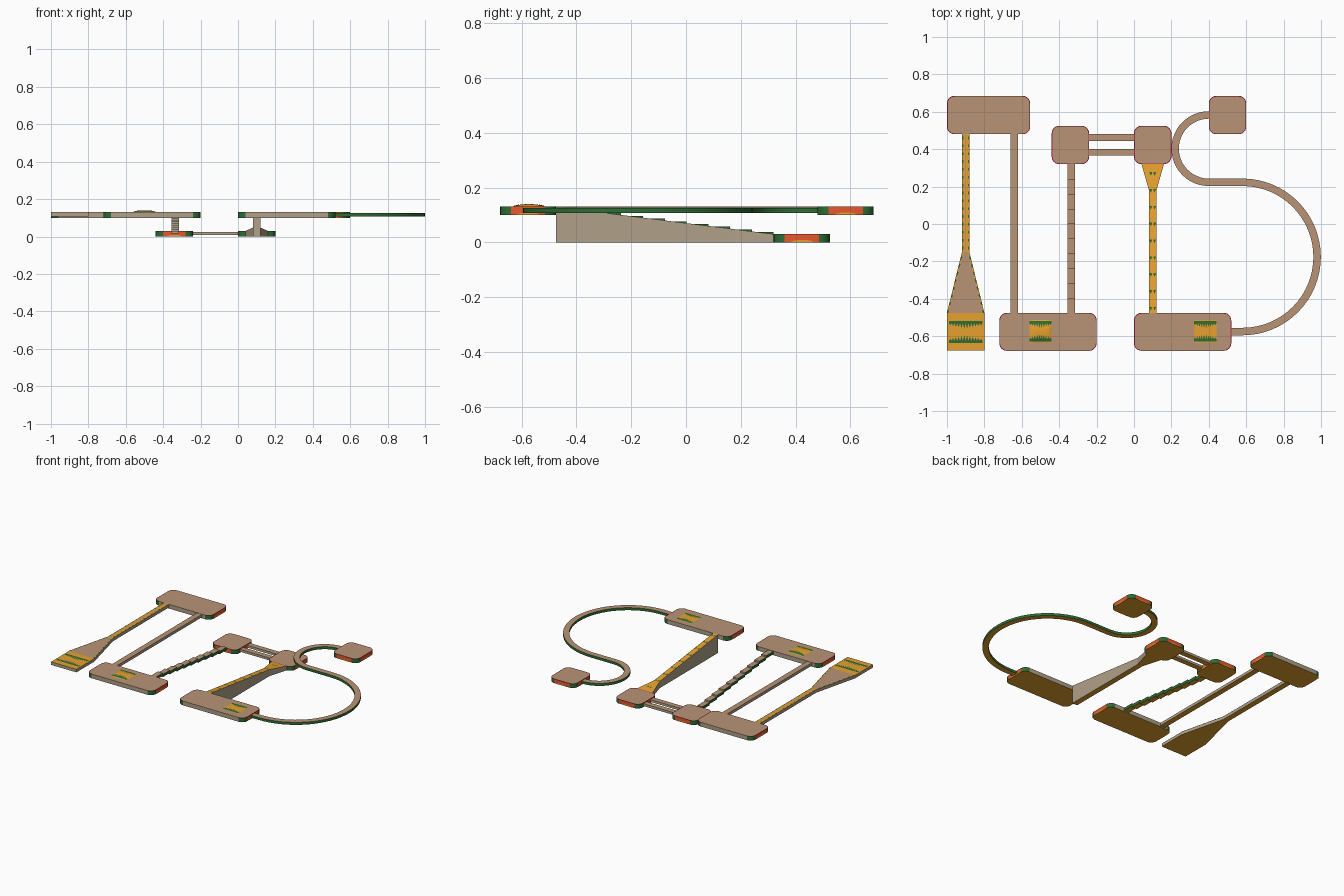
import bpy, bmesh, math
from mathutils import Vector

if "Cube" in bpy.data.objects:
    bpy.data.objects.remove(bpy.data.objects["Cube"])


def material(name, rgb):
    m = bpy.data.materials.new(name)
    m.diffuse_color = [(c / 255 / 12.92 if c < 11 else ((c / 255 + 0.055) / 1.055) ** 2.4) for c in rgb] + [1]
    m.use_nodes = True
    m.node_tree.nodes["Principled BSDF"].inputs["Base Color"].default_value = m.diffuse_color
    return m


MATS = [material("tan top", (184, 148, 118)), material("grey tan", (176, 161, 138)),
        material("orange", (233, 163, 47)), material("green", (46, 108, 52)),
        material("red", (238, 90, 48)), material("crimson trim", (190, 40, 80))]
TAN, GREY, ORANGE, GREEN, RED, CRIMSON = range(6)
TOP, LOW, TH = 0.13, 0.03, 0.03


def finish(name, bm, smooth=False):
    me = bpy.data.meshes.new(name)
    bm.to_mesh(me)
    bm.free()
    for m in MATS:
        me.materials.append(m)
    ob = bpy.data.objects.new(name, me)
    bpy.context.collection.objects.link(ob)
    if smooth:
        bpy.ops.object.select_all(action='DESELECT')
        ob.select_set(True)
        bpy.context.view_layer.objects.active = ob
        bpy.ops.object.shade_smooth_by_angle(angle=math.radians(30))
    return ob


def platform(name, x0, x1, y0, y1, top, r=0.04):
    """Rounded slab: green corners, red short sides, grey long sides, thin trim, orange spots."""
    bm = bmesh.new()
    vs = []
    for cx, cy, a0 in ((x1 - r, y1 - r, 0), (x0 + r, y1 - r, 90), (x0 + r, y0 + r, 180), (x1 - r, y0 + r, 270)):
        for i in range(7):
            a = math.radians(a0 + i * 15)
            vs.append(bm.verts.new((cx + r * math.cos(a), cy + r * math.sin(a), top - TH)))
    f = bm.faces.new(vs)
    ext = bmesh.ops.extrude_face_region(bm, geom=[f], use_keep_orig=True)
    bmesh.ops.translate(bm, vec=(0, 0, TH), verts=[g for g in ext['geom'] if isinstance(g, bmesh.types.BMVert)])
    bmesh.ops.recalc_face_normals(bm, faces=bm.faces)
    long = x1 - x0 > 0.3
    for f in bm.faces:
        n = f.normal
        if abs(n.z) > 0.5:
            f.material_index = TAN if n.z > 0 else ORANGE
        elif abs(n.x) > 0.999:
            f.material_index = RED
        elif abs(n.y) > 0.999:
            f.material_index = GREY if long else RED
        else:
            f.material_index = GREEN
    # thin trim around the top, skipping the long grey sides
    cap = [f for f in bm.faces if f.normal.z > 0.5]
    for f in bmesh.ops.inset_region(bm, faces=cap, thickness=0.0045)['faces']:
        if not (long and f.calc_area() > 0.001):
            f.material_index = CRIMSON
    # half-round orange spot low on each red side
    mx, my = (x0 + x1) / 2, (y0 + y1) / 2
    sides = [(Vector((x1, my)), Vector((0, 1)), 1), (Vector((x0, my)), Vector((0, 1)), -1)]
    if not long:
        sides += [(Vector((mx, y1)), Vector((1, 0)), -1), (Vector((mx, y0)), Vector((1, 0)), 1)]
    for c, t, s in sides:
        c = c + Vector((t.y, -t.x)) * s * 0.001
        pts = []
        for i in range(9):
            a = math.pi * i / 8
            p = c + t * s * 0.042 * math.cos(a)
            pts.append(bm.verts.new((p.x, p.y, top - TH + 0.009 * math.sin(a))))
        bm.faces.new(pts).material_index = ORANGE
    finish(name, bm, True)


def strip(name, stations, tops, side, smooth=False):
    """Closed slab through stations (left xy, right xy, z top, z bottom)."""
    bm = bmesh.new()
    rings = []
    for l, r, zt, zb in stations:
        rings.append([bm.verts.new((*p, z)) for p, z in ((l, zt), (r, zt), (r, zb), (l, zb))])
    for i in range(len(rings) - 1):
        for k in range(4):
            a, b = rings[i], rings[i + 1]
            f = bm.faces.new((a[k], a[(k + 1) % 4], b[(k + 1) % 4], b[k]))
            f.material_index = (tops[min(i, len(tops) - 1)], side, ORANGE, side)[k]
    for ring in (rings[0], rings[-1]):
        bm.faces.new(ring).material_index = GREY
    bmesh.ops.recalc_face_normals(bm, faces=bm.faces)
    return finish(name, bm, smooth)


def paint(name, polys, z):
    """Thin painted patches: list of (points, colour) laid on the height function z."""
    bm = bmesh.new()
    for pts, mat in polys:
        f = bm.faces.new([bm.verts.new((x, y, z(x, y) + (0.0015 if mat == GREEN else 0.0008))) for x, y in pts])
        f.normal_update()
        if f.normal.z < 0:
            f.normal_flip()
        f.material_index = mat
    return finish(name, bm)


def rect(x0, x1, y0, y1, mat):
    return ([(x0, y0), (x1, y0), (x1, y1), (x0, y1)], mat)


def teeth(x0, x1, y, band, spike, n):
    """Green bar with a row of spikes below (or above, if spike < 0), longest in the middle."""
    w = (x1 - x0) / n
    base = y - math.copysign(band / 2, spike)
    out = []
    for i in range(n):
        a = x0 + i * w
        k = 1.5 - abs(2 * (i + 0.5) / n - 1)
        out += [rect(a, a + w, y - band / 2, y + band / 2, GREEN),
                ([(a, base), (a + w, base), (a + w / 2, base - spike * k)], GREEN)]
    return out


def flat(x, y):
    return TOP


# platforms
platform("back_left_platform", -1, -0.555, 0.48, 0.685, TOP)
platform("front_left_platform", -0.72, -0.2, -0.678, -0.475, TOP)
platform("low_left_platform", -0.44, -0.24, 0.32, 0.525, LOW)
platform("low_right_platform", 0, 0.2, 0.32, 0.525, LOW)
platform("front_right_platform", 0, 0.52, -0.678, -0.475, TOP)
platform("goal_platform", 0.4, 0.6, 0.48, 0.685, TOP)

# starting pad narrowing into a walkway
start = [(-0.675, 0.1), (-0.475, 0.1), (-0.15, 0.02), (0.48, 0.02)]
strip("start_walkway", [((-0.9 - w, y), (-0.9 + w, y), TOP, 0.108) for y, w in start], [ORANGE, TAN, TAN], GREY)
marks = teeth(-0.99, -0.81, -0.525, 0.012, 0.02, 12) + teeth(-0.99, -0.81, -0.63, 0.012, -0.02, 12)
for s in (-1, 1):
    marks.append(rect(-0.9 + s * 0.02, -0.9 + s * 0.003, -0.15, 0.48, ORANGE))
    for i in range(15):
        y = -0.135 + i * 0.042
        marks.append(rect(-0.9 + s * 0.018, -0.9 + s * 0.012, y, y + 0.014, GREEN))
    for i in range(8):
        ya, yb, yc = (-0.475 + (i + t) * 0.0406 for t in (0, 0.4, 1))
        half = lambda y: 0.1 - 0.08 * (y + 0.475) / 0.325
        for p, q, m in ((ya, yb, GREEN), (yb, yc, ORANGE)):
            marks.append(([(-0.9 + s * half(p), p), (-0.9 + s * half(q), q),
                           (-0.9 + s * (half(q) - 0.008), q), (-0.9 + s * (half(p) - 0.008), p)], m))
paint("start_markings", marks, flat)

# straight bridge between the left platforms
strip("straight_bridge", [((-0.66, y), (-0.62, y), TOP - 0.002, 0.108) for y in (-0.475, 0.48)], [TAN], GREY)

# descending stairs
for i in range(10):
    y = -0.475 + i * 0.0795
    z = TOP - 0.003 - i * 0.01
    strip(f"stair_{i + 1}", [((-0.355, p), (-0.315, p), z, z - 0.02) for p in (y, y + 0.0795)], [TAN], GREEN)

# twin rails between the low platforms
for n, y in (("front", 0.365), ("back", 0.443)):
    strip(n + "_rail", [((x, y + 0.037), (x, y), 0.025, 0.008) for x in (-0.24, 0)], [TAN], GREY)


# solid ramp flaring at its foot
def slope(x, y):
    return TOP - 0.1 * (y + 0.475) / 0.795


strip("ramp", [((0.1 - w, y), (0.1 + w, y), slope(0, y), 0) for y, w in ((-0.475, 0.02), (0.18, 0.02), (0.32, 0.06))],
      [ORANGE], GREY)
marks = []
for i in range(9):
    y = 0.275 - i * 0.09
    for x in (0.083, 0.103):
        marks += teeth(x, x + 0.014, y, 0.005, 0.01, 1)
paint("ramp_markings", marks, slope)


# winding track from the front right platform to the goal
def arc(cx, cy, r, a0, a1, n):
    for i in range(n + 1):
        a = math.radians(a0 + (a1 - a0) * i / n)
        yield Vector((cx + r * math.cos(a), cy + r * math.sin(a)))


path = [Vector((0.52, -0.575)), *arc(0.58, -0.176, 0.399, -90, 90, 32), *arc(0.4, 0.403, 0.18, 270, 90, 24)]
stations = []
for i, p in enumerate(path):
    d = (path[min(i + 1, len(path) - 1)] - path[max(i - 1, 0)]).normalized()
    if i in (0, len(path) - 1):
        d = Vector((1, 0))
    n = Vector((-d.y, d.x)) * 0.02
    stations.append((p + n, p - n, TOP - 0.004, 0.108))
strip("winding_track", stations, [TAN], GREEN, True)


# bump on the front left platform, flat patch on the front right one
def dome(x, y):
    u, v = (x + 0.5) / 0.06, (y + 0.573) / 0.06
    return TOP + 0.009 * max(0, 1 - u ** 4) * max(0, 1 - v ** 2)


N = 10
grid = []
for i in range(N):
    for j in range(N):
        x, y = -0.56 + i * 0.012, -0.633 + j * 0.012
        grid.append(rect(x, x + 0.012, y, y + 0.012, ORANGE))
paint("bump", grid, dome)


def bars(x):
    return teeth(x, x + 0.12, -0.525, 0.012, 0.018, N) + teeth(x, x + 0.12, -0.622, 0.012, -0.018, N)


paint("bump_markings", bars(-0.56), lambda x, y: dome(x, y) + 0.0008)
paint("flat_patch", [rect(0.32, 0.44, -0.633, -0.513, ORANGE)] + bars(0.32), flat)
